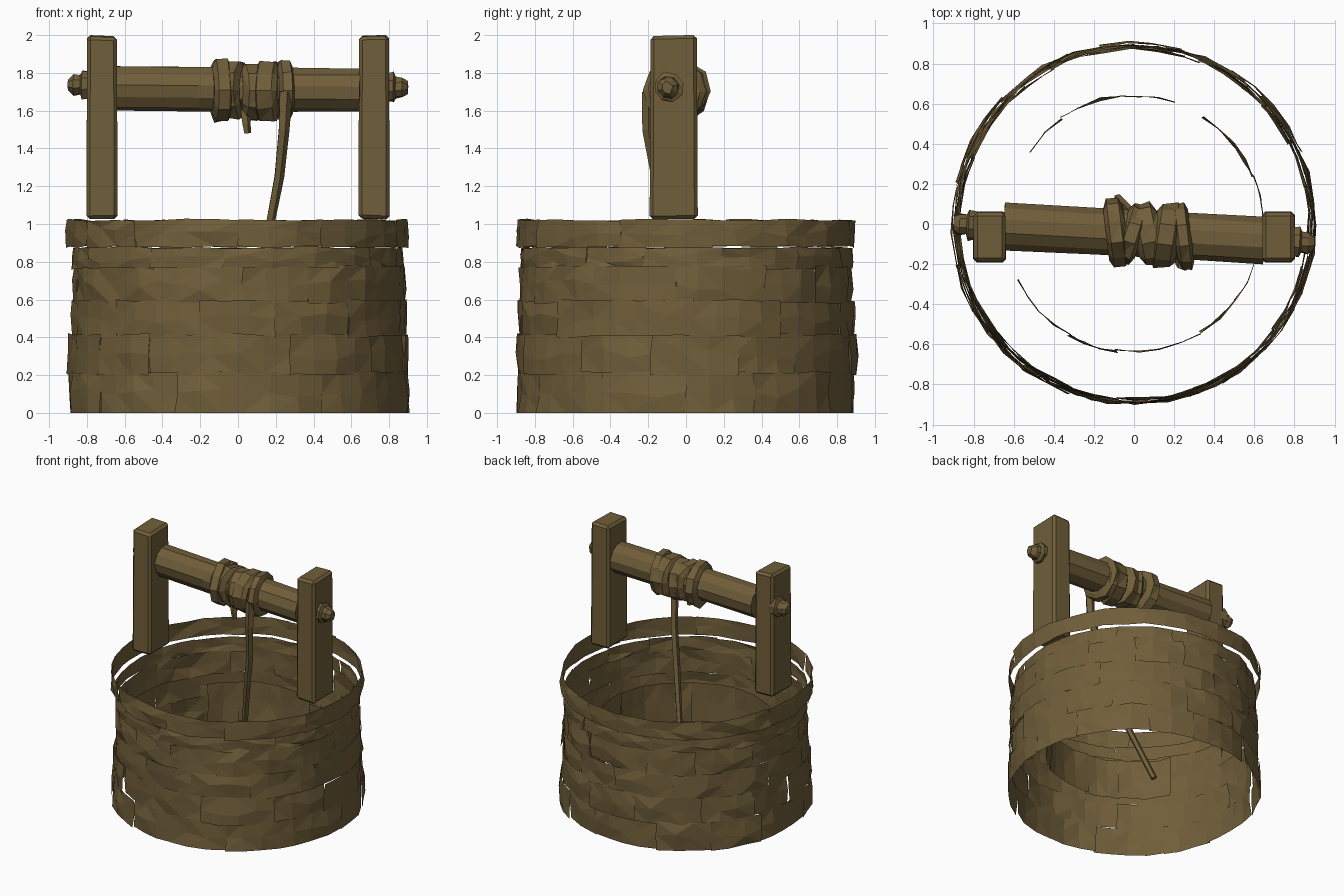
import bpy, bmesh, math, random
from mathutils import Vector, Matrix

random.seed(7)
if "Cube" in bpy.data.objects:
    bpy.data.objects.remove(bpy.data.objects["Cube"], do_unlink=True)

# One weathered brown for everything
COLOUR = (0.162, 0.112, 0.042, 1)
brown = bpy.data.materials.new("weathered_brown")
brown.use_nodes = True
brown.diffuse_color = COLOUR
shader = brown.node_tree.nodes["Principled BSDF"]
shader.inputs["Base Color"].default_value = COLOUR
shader.inputs["Roughness"].default_value = 0.9


def finish(name, bm, closed=True):
    """Turn a bmesh into a flat shaded object."""
    if closed:
        bmesh.ops.recalc_face_normals(bm, faces=bm.faces)
    mesh = bpy.data.meshes.new(name)
    bm.to_mesh(mesh)
    bm.free()
    mesh.materials.append(brown)
    obj = bpy.data.objects.new(name, mesh)
    bpy.context.collection.objects.link(obj)
    return obj


def jitter(amount):
    return random.uniform(-amount, amount)


def stone_panel(bm, a0, a1, z0, z1, radius, rough, inward=False):
    """Thin curved stone face between two angles, radius given by height."""
    cols = max(2, round((a1 - a0) / math.radians(9)))
    rows = []
    shift = jitter(rough)
    for j in range(3):
        row = []
        for i in range(cols + 1):
            edge = j != 1 or i in (0, cols)
            a = a0 + (a1 - a0) * i / cols + jitter(0.012)
            z = z0 + (z1 - z0) * j / 2 + jitter(0.007 if edge else 0.03)
            r = radius(z) + shift + jitter(rough) - (0.005 if edge else 0)
            row.append(bm.verts.new((r * math.cos(a), r * math.sin(a), max(z, 0))))
        rows.append(row)
    for low, high in zip(rows, rows[1:]):
        for i in range(cols):
            quad = [low[i], low[i + 1], high[i + 1], high[i]]
            bm.faces.new(quad[::-1] if inward else quad)


def stone_course(bm, z0, z1, radius, count, rough, start=0, end=360, inward=False):
    """Row of stones with uneven widths; neighbours overlap a little."""
    a, b = math.radians(start), math.radians(end)
    step = (b - a) / count
    cuts = [a + step * i + jitter(step * 0.2) for i in range(count)]
    cuts[0] = a
    cuts.append(b)
    for c0, c1 in zip(cuts, cuts[1:]):
        stone_panel(bm, c0 - 0.008, c1 + 0.008, z0 - 0.006, z1 + 0.006,
                    radius, rough, inward)
    bmesh.ops.triangulate(bm, faces=bm.faces)


def tube(bm, path, sides, rough=0.0):
    """Capped faceted tube through (point, radius) pairs."""
    rings = []
    for k, (p, r) in enumerate(path):
        ahead = Vector(path[min(k + 1, len(path) - 1)][0])
        behind = Vector(path[max(k - 1, 0)][0])
        axis = (ahead - behind).normalized()
        u = axis.cross(Vector((0, 1, 0.3))).normalized()
        v = axis.cross(u)
        ring = []
        for i in range(sides):
            a = math.tau * i / sides
            rr = r + jitter(rough)
            ring.append(bm.verts.new(Vector(p) + rr * (math.cos(a) * u + math.sin(a) * v)))
        rings.append(ring)
    for r0, r1 in zip(rings, rings[1:]):
        for i in range(sides):
            n = (i + 1) % sides
            bm.faces.new((r0[i], r0[n], r1[n], r1[i]))
    bm.faces.new(rings[0])
    bm.faces.new(rings[-1])


# Outer wall in five courses, slightly narrower towards the top
bm = bmesh.new()
levels = [0, 0.21, 0.41, 0.59, 0.77, 0.87]
for n, (z0, z1) in enumerate(zip(levels, levels[1:])):
    stone_course(bm, z0, z1, lambda z: 0.905 - 0.03 * z, 13, 0.01,
                 n * 17, n * 17 + 360)
finish("outer_wall", bm, False)

# Rim band standing just proud of the wall
bm = bmesh.new()
stone_course(bm, 0.885, 1.015, lambda z: 0.905, 11, 0.009, 8, 368)
finish("rim_band", bm, False)

# Broken inner course facing the shaft
bm = bmesh.new()
for start, end, count in ((72, 145, 3), (206, 417, 7)):
    stone_course(bm, 0.32, 0.62, lambda z: 0.64, count, 0.008, start, end, True)
finish("inner_course", bm, False)

# Two bevelled posts
for side, name in ((-1, "right_post"), (1, "left_post")):
    bm = bmesh.new()
    bmesh.ops.create_cube(bm, size=1)
    for v in bm.verts:
        taper = 0.96 if v.co.z > 0 else 1.0
        v.co = Vector((side * 0.72 + v.co.x * 0.165 * taper,
                       -0.065 + v.co.y * 0.255 * taper,
                       1.51 + v.co.z * 0.97 + jitter(0.008)))
    bmesh.ops.bevel(bm, geom=bm.edges[:], offset=0.018, segments=1, affect='EDGES')
    finish(name, bm)

# Drum, slightly skewed between the posts
def drum_point(x, z=1.715):
    return (x, -0.047 - 0.055 * x, z - 0.008 * x)

bm = bmesh.new()
tube(bm, [(drum_point(x), 0.118) for x in (-0.65, -0.2, 0.3, 0.65)], 11, 0.004)
finish("drum", bm)

# Axle ends with worn knobs
for side, name in ((-1, "right_axle_end"), (1, "left_axle_end")):
    bm = bmesh.new()
    profile = ((0.77, 0.075), (0.825, 0.08), (0.835, 0.055), (0.87, 0.055), (0.9, 0.03))
    tube(bm, [(drum_point(side * x, 1.73), r) for x, r in profile], 8, 0.008)
    finish(name, bm)

# Lumpy rope wound on the drum as tilted bands
bm = bmesh.new()
bands = ((-0.09, 0.10, 0.168, 0.12), (-0.01, 0.10, 0.155, -0.3),
         (0.07, 0.13, 0.155, 0.2), (0.16, 0.13, 0.16, -0.15), (0.245, 0.08, 0.168, 0.12))
for x, width, radius, tilt in bands:
    before = set(bm.verts)
    half = width / 2
    tube(bm, [((-half, 0, 0), radius - 0.04), ((-half * 0.6, 0, 0), radius),
              ((half * 0.6, 0, 0), radius), ((half, 0, 0), radius - 0.04)], 10, 0.012)
    fresh = [v for v in bm.verts if v not in before]
    place = Matrix.Translation(Vector(drum_point(x, 1.705))) @ Matrix.Rotation(tilt, 4, 'Z')
    bmesh.ops.transform(bm, matrix=place, verts=fresh)
bmesh.ops.triangulate(bm, faces=bm.faces)
finish("wound_rope", bm)

# Rope hanging into the shaft, and the short loose end
bm = bmesh.new()
tube(bm, [((0.25, -0.2, 1.7), 0.036), ((0.24, -0.2, 1.5), 0.032),
          ((0.215, -0.16, 1.25), 0.028), ((0.17, -0.12, 1.0), 0.025),
          ((0.08, -0.03, 0.6), 0.024), ((-0.08, 0.13, 0.09), 0.022)], 5, 0.003)
finish("hanging_rope", bm)

bm = bmesh.new()
tube(bm, [((0.04, -0.1, 1.6), 0.03), ((0.045, -0.11, 1.53), 0.025),
          ((0.05, -0.11, 1.48), 0.018)], 5, 0.003)
finish("loose_rope_end", bm)
